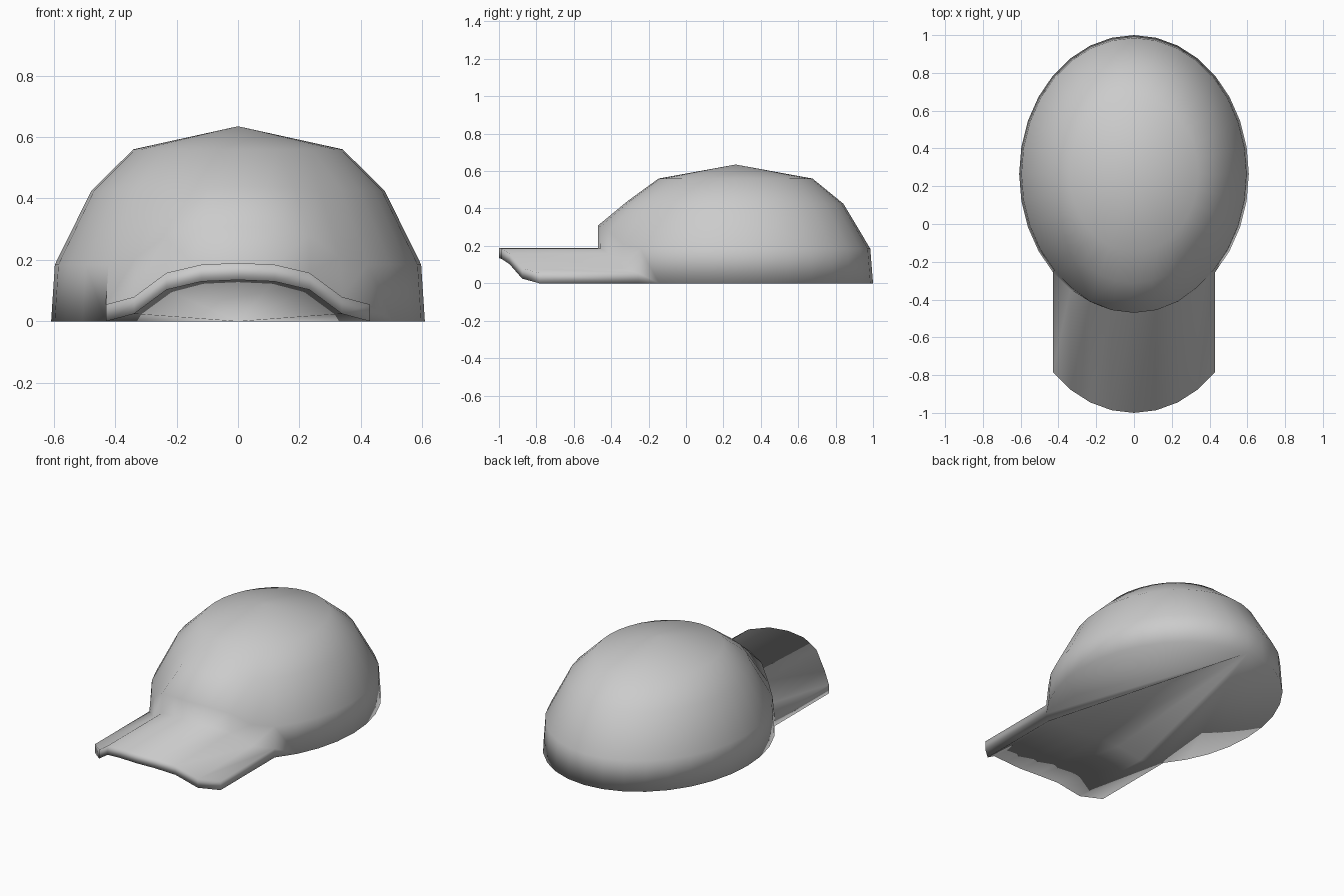
import bpy, bmesh, math

if "Cube" in bpy.data.objects:
    bpy.data.objects.remove(bpy.data.objects["Cube"])

N = 32                      # columns around the crown, column 0 at the front
A, B, CY = 0.608, 0.735, 0.265
BRIM = 0.53                 # brim length
THICK = 0.055               # brim thickness
ARCH = [0.135, 0.13, 0.103, 0.025, 0.0]   # brim arch height from centre to edge
HALF = len(ARCH) - 1


def arch(i):
    k = min(i % N, -i % N)
    return ARCH[k] if k <= HALF else 0.0


def place(i, r, z, shift=0.0):
    t = 2 * math.pi * i / N
    return bm.verts.new((A * r * math.sin(t), CY - B * r * math.cos(t) - shift, z))


bm = bmesh.new()

# Crown rings, lifted at the front to follow the brim arch
base = [place(i, 1.0, arch(i)) for i in range(N)]
ring1 = [place(i, 0.98 + 0.15 * arch(i), 0.185 + 0.92 * arch(i)) for i in range(N)]
ring2 = [place(i, 0.785, 0.425 + 0.11 * arch(i)) for i in range(N)]
ring3 = [place(i, 0.56, 0.56) for i in range(N)]
peak = bm.verts.new((0, CY, 0.635))

# Brim vertices: top edge at the crown, then outer top and outer bottom
span = range(-HALF, HALF + 1)
seam = {i: place(i, 1.0, arch(i) + THICK) for i in span}
top = {i: place(i, 1.0, arch(i) + THICK, BRIM) for i in span}
low = {i: place(i, 1.0, arch(i), BRIM) for i in span}

# Crown wall
for i in range(-N // 2, N // 2):
    j = (i + 1) % N
    if -HALF <= i < HALF:
        bm.faces.new((seam[i], seam[i + 1], ring1[j], ring1[i]))
    elif i == HALF:
        bm.faces.new((base[i], base[j], ring1[j], ring1[i], seam[i]))
    elif i == -HALF - 1:
        bm.faces.new((base[i], base[j], seam[-HALF], ring1[j], ring1[i]))
    else:
        bm.faces.new((base[i], base[j], ring1[j], ring1[i]))
    bm.faces.new((ring1[i], ring1[j], ring2[j], ring2[i]))
    bm.faces.new((ring2[i], ring2[j], ring3[j], ring3[i]))
    bm.faces.new((ring3[i], ring3[j], peak))

# Underside, fanned from the rear vertex
rear = N // 2
for i in range(N):
    j = (i + 1) % N
    if rear not in (i, j):
        bm.faces.new((base[rear], base[j], base[i]))

# Brim top, underside, front edge and side edges
for i in range(-HALF, HALF):
    bm.faces.new((top[i], top[i + 1], seam[i + 1], seam[i]))
    bm.faces.new((base[i], base[i + 1], low[i + 1], low[i]))
    bm.faces.new((low[i], low[i + 1], top[i + 1], top[i]))
for i in (-HALF, HALF):
    bm.faces.new((base[i], low[i], top[i], seam[i]))

bmesh.ops.recalc_face_normals(bm, faces=bm.faces)
for f in bm.faces:
    f.smooth = True

mesh = bpy.data.meshes.new("cap")
bm.to_mesh(mesh)
bm.free()
cap = bpy.data.objects.new("cap", mesh)
bpy.context.collection.objects.link(cap)
